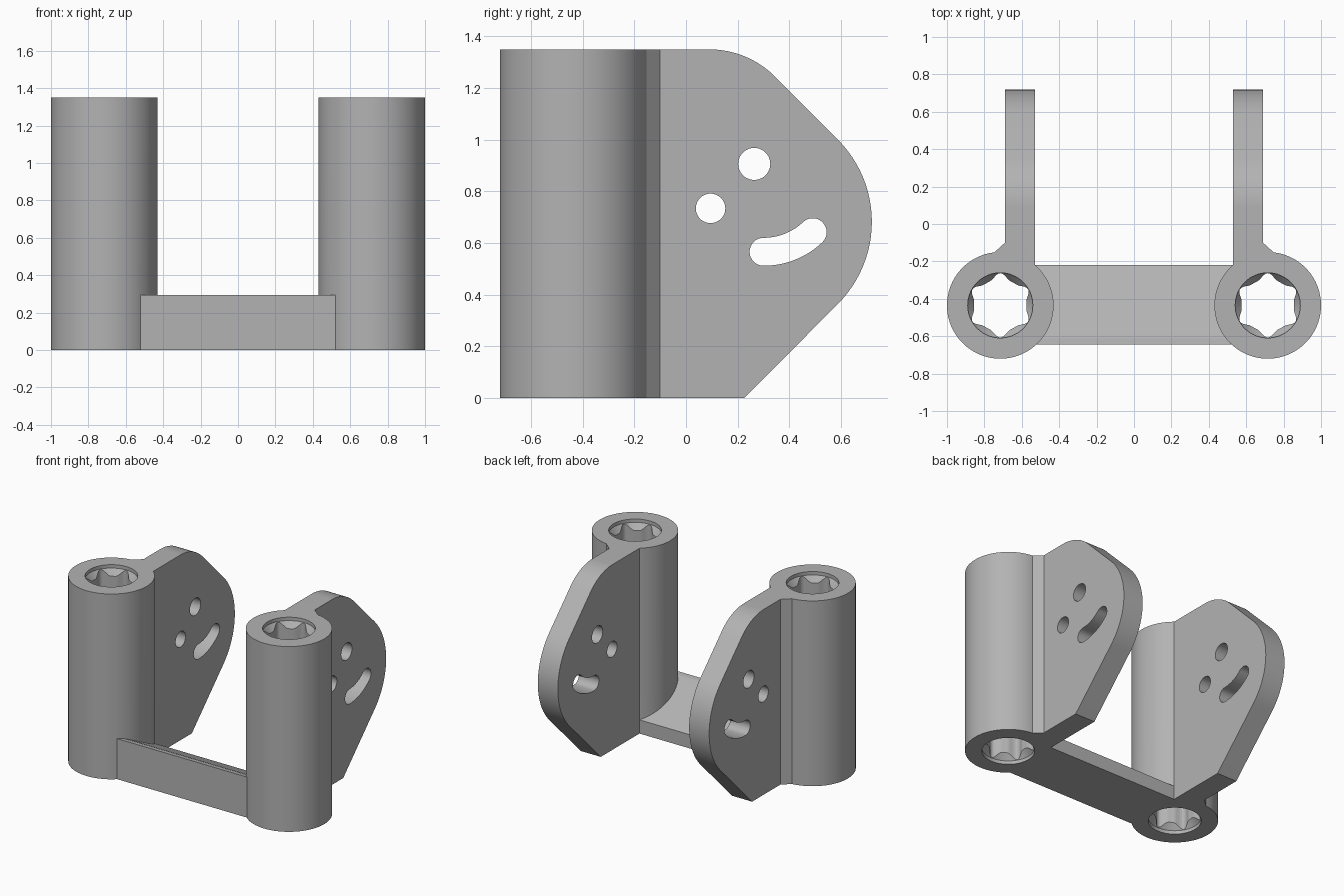
import bpy, bmesh
from math import sin, cos, radians, pi
from mathutils import Vector

old = bpy.data.objects.get("Cube")
if old:
    bpy.data.objects.remove(old, do_unlink=True)

grey = bpy.data.materials.new("plain grey")
grey.use_nodes = True
grey.diffuse_color = (0.45, 0.45, 0.45, 1)
grey.node_tree.nodes["Principled BSDF"].inputs["Base Color"].default_value = grey.diffuse_color

HEIGHT = 1.349
CX, CY, RADIUS = 0.715, -0.435, 0.285


def arc(cx, cy, r, start, end, n=16):
    """Points along an arc, angles in degrees."""
    angles = [radians(start + (end - start) * i / n) for i in range(n + 1)]
    return [(cx + r * cos(a), cy + r * sin(a)) for a in angles]


def circle(cx, cy, r, n=64):
    return arc(cx, cy, r, 0, 360, n)[:-1]


def loft(name, sections):
    """Skin a stack of matching 3D loops and cap both ends."""
    bm = bmesh.new()
    rings = [[bm.verts.new(p) for p in s] for s in sections]
    n = len(rings[0])
    for a, b in zip(rings, rings[1:]):
        for i in range(n):
            j = (i + 1) % n
            bm.faces.new((a[i], a[j], b[j], b[i]))
    bm.faces.new(rings[0][::-1])
    bm.faces.new(rings[-1])
    bmesh.ops.recalc_face_normals(bm, faces=bm.faces)
    mesh = bpy.data.meshes.new(name)
    bm.to_mesh(mesh)
    bm.free()
    mesh.materials.append(grey)
    obj = bpy.data.objects.new(name, mesh)
    bpy.context.collection.objects.link(obj)
    return obj


def prism_z(name, pts, z0, z1):
    return loft(name, [[(x, y, z) for x, y in pts] for z in (z0, z1)])


def prism_x(name, pts, x0, x1):
    return loft(name, [[(x, y, z) for y, z in pts] for x in (x0, x1)])


def apply(target, mod):
    bpy.context.view_layer.objects.active = target
    bpy.ops.object.modifier_apply(modifier=mod.name)


def combine(target, other, operation):
    mod = target.modifiers.new(operation.title(), 'BOOLEAN')
    mod.operation = operation
    mod.solver = 'EXACT'
    mod.object = other
    apply(target, mod)
    bpy.data.objects.remove(other, do_unlink=True)


# Round post
bracket = prism_z("bracket", circle(CX, CY, RADIUS, 96), 0, HEIGHT)

# Side plate with rounded back corners
outline = [(-0.235, 0), (0.225, 0)]
outline += arc(0.269, 0.682, 0.45, -45, 45, 24)
outline += arc(0.09, HEIGHT - 0.36, 0.36, 45, 90)
outline += [(-0.235, HEIGHT)]
combine(bracket, prism_x("side_plate", outline, 0.529, 0.69), 'UNION')

# Chamfered web between post and plate
web = [(0.6, -0.2), (0.74, -0.2), (0.748, -0.153), (0.69, -0.1), (0.6, -0.1)]
combine(bracket, prism_z("web", web, 0, HEIGHT), 'UNION')

# Six-lobed bore, with ribs bevelled at both mouths
steps = 96
lobes = []
for i in range(steps):
    a = 2 * pi * i / steps
    wave = (1 - cos(6 * a)) / 2
    r = 0.14 + 0.032 * wave ** 2
    lobes.append((CX + r * cos(a), CY + r * sin(a)))
combine(bracket, prism_z("bore", lobes, -0.1, HEIGHT + 0.1), 'DIFFERENCE')
for base, way in ((0, 1), (HEIGHT, -1)):
    mouth = [(-0.05, 0.174), (0.025, 0.174), (0.075, 0.135)]
    rings = [[(x, y, base + way * d) for x, y in circle(CX, CY, r)] for d, r in mouth]
    combine(bracket, loft("bore_mouth", rings), 'DIFFERENCE')

# Two pin holes and a curved slot through the plate
sy, sz, sr, turn, half = 0.30, 0.842, 0.276, 43.5, 0.054
end_y, end_z = arc(sy, sz, sr, -90, turn - 90)[-1]
slot = arc(sy, sz, sr + half, -90, turn - 90)
slot += arc(end_y, end_z, half, turn - 90, turn + 90)[1:]
slot += arc(sy, sz, sr - half, turn - 90, -90)[1:]
slot += arc(sy, sz - sr, half, 90, 270)[1:-1]
for shape in (circle(0.264, 0.906, 0.062, 48), circle(0.095, 0.734, 0.057, 48), slot):
    combine(bracket, prism_x("plate_hole", shape, 0.45, 0.8), 'DIFFERENCE')

# Matching post and plate on the other side
mirror = bracket.modifiers.new("Mirror", 'MIRROR')
mirror.use_mirror_merge = False
apply(bracket, mirror)

# Wedge-shaped cross bar
wedge = [(-0.645, 0), (-0.645, 0.295), (-0.61, 0.29), (-0.58, 0.278), (-0.22, 0.1), (-0.22, 0)]
combine(bracket, prism_x("cross_bar", wedge, -0.532, 0.532), 'UNION')

# Smooth curved walls, crisp edges
bpy.ops.object.select_all(action='DESELECT')
bracket.select_set(True)
bpy.context.view_layer.objects.active = bracket
bpy.ops.object.shade_smooth_by_angle(angle=radians(28))
